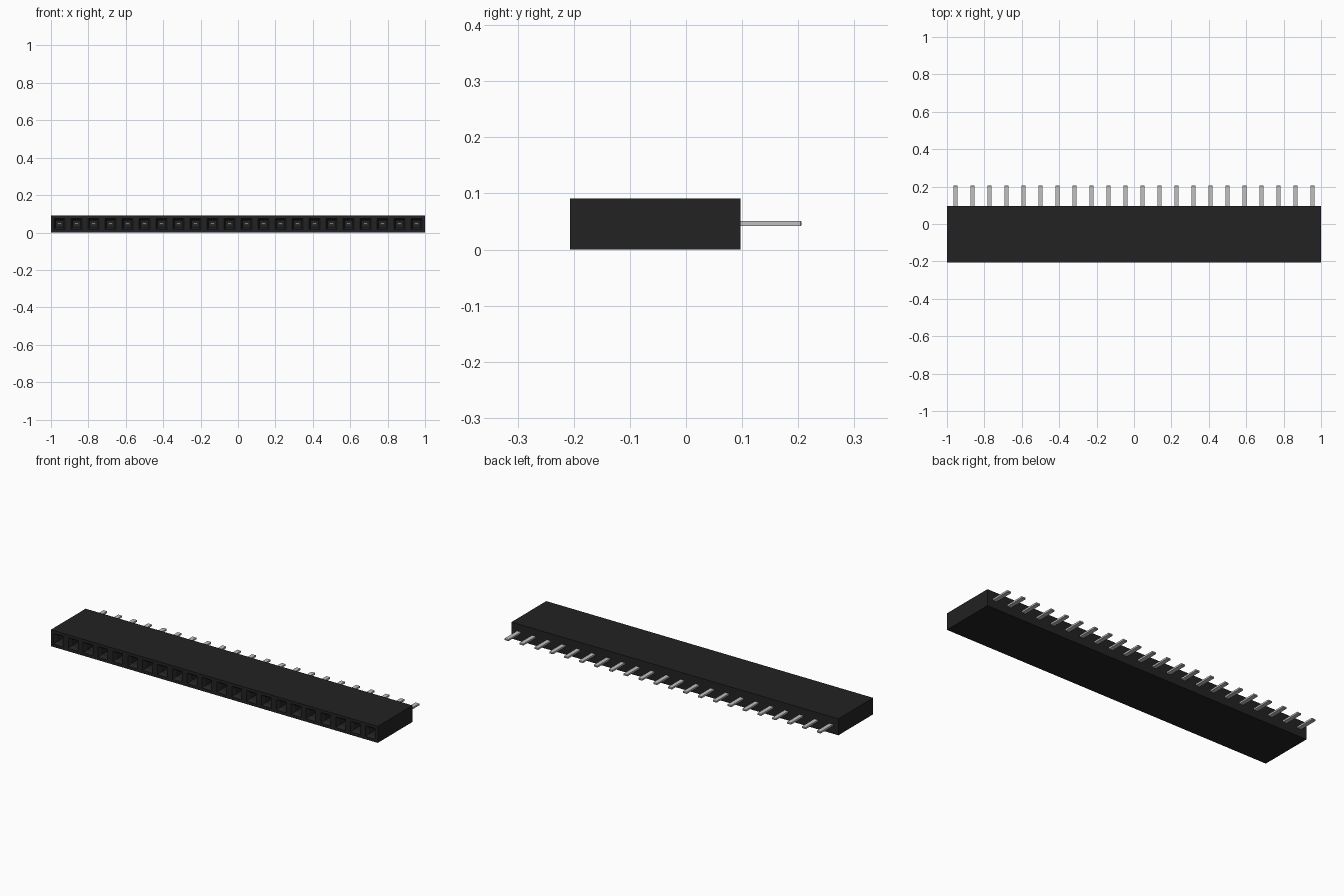
import bpy, bmesh
from math import pi
from mathutils import Matrix, Vector

old = bpy.data.objects.get("Cube")
if old:
    bpy.data.objects.remove(old)

COUNT = 22
PITCH = 2.0 / COUNT
HEIGHT = 0.091
FRONT, BACK, TIP = -0.207, 0.097, 0.206


def material(name, value):
    m = bpy.data.materials.new(name)
    m.use_nodes = True
    color = (value, value, value, 1)
    m.diffuse_color = color
    m.node_tree.nodes["Principled BSDF"].inputs["Base Color"].default_value = color
    return m


def add_object(name, bm, mat):
    bmesh.ops.recalc_face_normals(bm, faces=bm.faces[:])
    mesh = bpy.data.meshes.new(name)
    bm.to_mesh(mesh)
    bm.free()
    mesh.materials.append(mat)
    obj = bpy.data.objects.new(name, mesh)
    bpy.context.collection.objects.link(obj)
    return obj


black = material("black plastic", 0.016)
metal = material("pin metal", 0.53)

# Housing: a row of square cells on the front, extruded to the back
bm = bmesh.new()
placing = (Matrix.Translation((0, FRONT, HEIGHT / 2)) @ Matrix.Rotation(pi / 2, 4, 'X')
           @ Matrix.Diagonal((1, HEIGHT / 2, 1, 1)))
bmesh.ops.create_grid(bm, x_segments=COUNT, y_segments=1, size=1, matrix=placing)
bm.normal_update()
cells = bm.faces[:]
rim = [e for e in bm.edges if e.is_boundary]
ext = bmesh.ops.extrude_edge_only(bm, edges=rim)["geom"]
moved = [g for g in ext if isinstance(g, bmesh.types.BMVert)]
bmesh.ops.translate(bm, verts=moved, vec=(0, BACK - FRONT, 0))
bmesh.ops.holes_fill(bm, edges=[e for e in bm.edges if e.is_boundary], sides=0)
bmesh.ops.recalc_face_normals(bm, faces=bm.faces[:])

# Sockets: flat border, tapered lead-in, deep hole
for thickness, depth in ((0.016, 0), (0.011, -0.016), (0.0005, -0.2)):
    bmesh.ops.inset_individual(bm, faces=cells, thickness=thickness, depth=depth,
                               use_even_offset=True)
    bm.normal_update()
add_object("housing", bm, black)

# Flat pins: from inside each socket out through the back
pin_start = FRONT + 0.09
for i in range(COUNT):
    bm = bmesh.new()
    bmesh.ops.create_cube(bm, size=1, matrix=Matrix.Diagonal((0.023, TIP - pin_start, 0.0095, 1)))
    tip_edges = [e for e in bm.edges if all(v.co.y > 0 for v in e.verts)]
    bmesh.ops.bevel(bm, geom=tip_edges, offset=0.002, segments=1, affect='EDGES')
    pin = add_object(f"pin_{i + 1:02d}", bm, metal)
    pin.location = Vector((-1 + (i + 0.5) * PITCH, (TIP + pin_start) / 2, 0.0465))
